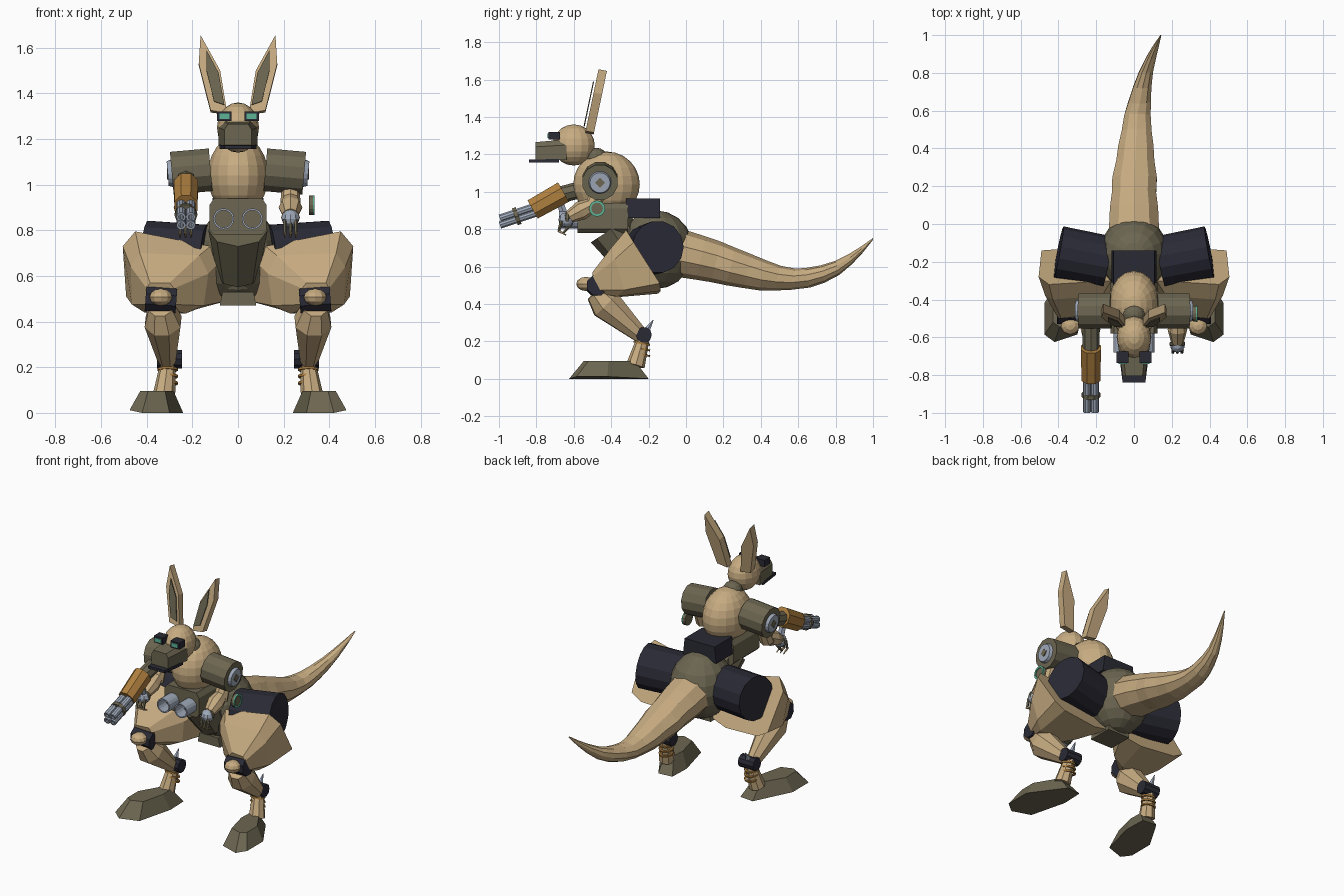
import bpy, bmesh, math
from mathutils import Vector, Matrix


def colour(name, rgb):
    m = bpy.data.materials.new(name)
    m.diffuse_color = (*rgb, 1)
    return m


TAN = colour("tan", (.57, .41, .22))
OLIVE = colour("olive", (.15, .133, .082))
DARK = colour("dark_navy", (.023, .023, .036))
GREY = colour("steel", (.35, .40, .49))
ORANGE = colour("ochre", (.43, .215, .05))
TEAL = colour("teal", (.11, .45, .30))


def finish(bm, name, mat):
    bmesh.ops.recalc_face_normals(bm, faces=bm.faces)
    me = bpy.data.meshes.new(name)
    bm.to_mesh(me)
    bm.free()
    me.materials.append(mat)
    ob = bpy.data.objects.new(name, me)
    bpy.context.collection.objects.link(ob)
    return ob


def loft(name, rings, mat, s=1):
    """Skin a row of equal-length rings and cap both ends; s=-1 mirrors in x."""
    bm = bmesh.new()
    vs = [[bm.verts.new((s * x, y, z)) for x, y, z in r] for r in rings]
    n = len(rings[0])
    for a, b in zip(vs, vs[1:]):
        for i in range(n):
            j = (i + 1) % n
            bm.faces.new((a[i], a[j], b[j], b[i]))
    bm.faces.new(vs[0])
    bm.faces.new(vs[-1])
    return finish(bm, name, mat)


def rod(name, pts, radii, mat, n=8, s=1, turn=0.0, wide=1.0):
    """Round section swept along straight stations sharing one direction."""
    pts = [Vector(p) for p in pts]
    q = (pts[-1] - pts[0]).to_track_quat('Z', 'Y')
    rings = []
    for p, r in zip(pts, radii):
        rings.append([p + q @ Vector((r * wide * math.cos(turn + k * math.tau / n),
                                      r * math.sin(turn + k * math.tau / n), 0))
                      for k in range(n)])
    return loft(name, rings, mat, s)


def ball(name, c, r, mat, seg=16, rings=10, s=1):
    bm = bmesh.new()
    bmesh.ops.create_uvsphere(bm, u_segments=seg, v_segments=rings, radius=1)
    bm.transform(Matrix.Translation((s * c[0], c[1], c[2])) @ Matrix.Diagonal((*r, 1)))
    return finish(bm, name, mat)


def block(name, x, y, z, mat, s=1, top=1.0):
    """Box from ranges, top face optionally narrowed in x."""
    cx, hx = (x[0] + x[1]) / 2, (x[1] - x[0]) / 2
    rings = [[(cx - hx * k, y[0], h), (cx + hx * k, y[0], h),
              (cx + hx * k, y[1], h), (cx - hx * k, y[1], h)]
             for h, k in ((z[0], 1), (z[1], top))]
    return loft(name, rings, mat, s)


def tube(name, p0, p1, r, inner, mat, n=16, s=1):
    """Open pipe with wall thickness."""
    a, b = Vector(p0), Vector(p1)
    q = (b - a).to_track_quat('Z', 'Y')
    bm = bmesh.new()
    loops = []
    for p, rad in ((a, r), (b, r), (b, inner), (a, inner)):
        ring = [p + q @ Vector((rad * math.cos(k * math.tau / n), rad * math.sin(k * math.tau / n), 0))
                for k in range(n)]
        loops.append([bm.verts.new((s * v.x, v.y, v.z)) for v in ring])
    for i in range(4):
        a, b = loops[i], loops[(i + 1) % 4]
        for k in range(n):
            j = (k + 1) % n
            bm.faces.new((a[k], a[j], b[j], b[k]))
    return finish(bm, name, mat)


# Head and neck
ball("head", (0, -.60, 1.25), (.092, .112, .11), TAN)
ball("neck", (0, -.48, 1.18), (.06, .06, .055), OLIVE, 12, 8)
loft("snout", [[(-.085, -.64, 1.17), (.085, -.64, 1.17), (.085, -.64, 1.25), (.06, -.64, 1.28), (-.06, -.64, 1.28), (-.085, -.64, 1.25)],
               [(-.06, -.805, 1.17), (.06, -.805, 1.17), (.06, -.805, 1.24), (.045, -.805, 1.265), (-.045, -.805, 1.265), (-.06, -.805, 1.24)]], OLIVE)
loft("jaw", [[(-.08, -.68, 1.155), (.08, -.68, 1.155), (.08, -.68, 1.175), (-.08, -.68, 1.175)],
             [(-.06, -.84, 1.155), (.06, -.84, 1.155), (.06, -.84, 1.172), (-.06, -.84, 1.172)]], DARK)

# Torso
ball("chest", (0, -.425, 1.04), (.135, .178, .175), TAN, 18, 12)
loft("chest_box", [[(-x, y, .76 + e), (x, y, .76 + e), (x + e, y, .80), (x + e, y, .91),
                    (x, y, .94), (-x, y, .94), (-x - e, y, .91), (-x - e, y, .80)]
                   for x, y, e in ((.105, -.58, .02), (.105, -.31, .02))], OLIVE)
block("back_pack", (-.12, .12), (-.32, -.14), (.86, .965), DARK, top=.9)
ball("pelvis", (0, -.16, .69), (.185, .2, .21), OLIVE, 16, 10)
rod("waist", [(0, -.40, .80), (0, -.27, .60)], [.13, .09], OLIVE)
rod("belly", [(0, -.30, .76), (0, -.25, .55)], [.09, .06], OLIVE)
block("hip_base", (-.08, .08), (-.30, -.14), (.47, .53), OLIVE, top=.85)

# Tail: y, centre x, centre z, half width, half height
tail = [(-.05, 0, .675, .14, .125), (.08, 0, .645, .134, .115), (.16, 0, .625, .123, .108), (.24, .003, .60, .124, .10),
        (.33, .007, .575, .106, .09), (.41, .01, .553, .098, .08), (.49, .014, .538, .083, .066),
        (.57, .018, .532, .074, .057), (.65, .03, .54, .062, .052), (.73, .045, .56, .05, .046),
        (.81, .065, .593, .038, .038), (.88, .09, .64, .028, .028), (.94, .115, .69, .017, .017), (1.0, .142, .748, .003, .004)]
loft("tail", [[(cx + w * math.cos(k * math.tau / 10 + .314),
                y + .25 * h * math.sin(k * math.tau / 10 + .314) * (1 if y < .6 else -1),
                cz + h * math.sin(k * math.tau / 10 + .314)) for k in range(10)]
              for y, cx, cz, w, h in tail], TAN)


def slab(name, outline, off, thick, mat, s):
    """Ear outline in x,z leaning back with height."""
    rings = [[(x, -.538 + off + d + (z - 1.32) * .21, z - d * .2) for x, z in outline] for d in (0, thick)]
    return loft(name, rings, mat, s)


for s, side in ((1, "left"), (-1, "right")):
    # Ears and goggles
    slab(side + "_ear", [(.048, 1.315), (.12, 1.325), (.172, 1.53), (.164, 1.655), (.078, 1.50)], 0, .045, TAN, s)
    slab(side + "_inner_ear", [(.06, 1.35), (.105, 1.365), (.138, 1.50), (.138, 1.59), (.085, 1.49)], -.016, .006, OLIVE, s)
    block(side + "_goggle", (.028, .092), (-.735, -.675), (1.278, 1.32), DARK, s)
    block(side + "_lens", (.038, .082), (-.74, -.734), (1.287, 1.311), TEAL, s)

    # Chest lamps
    tube(side + "_lamp", (.063, -.68, .85), (.063, -.57, .85), .046, .038, GREY, 16, s)
    rod(side + "_lamp_back", [(.063, -.60, .85), (.063, -.57, .85)], [.039, .039], OLIVE, 16, s)

    # Shoulder drum with hub
    rod(side + "_shoulder", [(.12, -.46, 1.065), (.29, -.46, 1.05)], [.097, .097], OLIVE, 12, s, .26)
    rod(side + "_shoulder_hub", [(.285, -.46, 1.05), (.308, -.46, 1.048)], [.062, .054], GREY, 16, s)
    rod(side + "_hub_cap", [(.307, -.46, 1.048), (.312, -.46, 1.048)], [.026, .026], OLIVE, 4, s)

    # Arm, hand and claws
    rod(side + "_upper_arm", [(.23, -.47, .99), (.23, -.51, .90)], [.04, .045], TAN, 8, s)
    rod(side + "_forearm", [(.23, -.49, .935), (.23, -.56, .90), (.23, -.625, .865)], [.036, .052, .034], TAN, 8, s)
    ball(side + "_hand", (.23, -.64, .85), (.04, .042, .04), GREY, 10, 6, s)
    ball(side + "_knuckle", (.23, -.635, .856), (.043, .025, .036), OLIVE, 10, 6, s)
    for k in (-1, 0, 1):
        x = .23 + .024 * k
        rod(side + "_finger", [(x, -.665, .845), (x, -.68, .79)], [.010, .008], OLIVE, 5, s)
        rod(side + "_claw", [(x, -.683, .792), (x, -.64, .768)], [.008, .003], TAN, 5, s)
    rod(side + "_thumb", [(.23, -.61, .83), (.23, -.66, .775)], [.01, .006], OLIVE, 5, s)

    # Hip drum
    rod(side + "_hip_drum", [(.14, -.20, .69), (.40, -.15, .705)], [.137, .14], DARK, 14, s)

    # Thigh: hip ring, middle ring, knee ring
    loft(side + "_thigh", [
        [(.12, -.30, .73), (.45, -.32, .795), (.505, -.28, .73), (.49, -.14, .51),
         (.42, -.135, .47), (.18, -.15, .455), (.05, -.17, .49), (.06, -.27, .68)],
        [(.17, -.38, .69), (.43, -.40, .70), (.47, -.38, .64), (.465, -.33, .475),
         (.41, -.37, .44), (.23, -.38, .435), (.15, -.36, .47), (.13, -.37, .61)],
        [(.30, -.49, .57), (.385, -.50, .57), (.40, -.50, .545), (.40, -.475, .475),
         (.385, -.46, .455), (.295, -.46, .455), (.28, -.475, .475), (.28, -.49, .545)]], TAN, s)

    # Knee
    rod(side + "_knee_joint", [(.27, -.475, .49), (.405, -.475, .50)], [.058, .058], DARK, 8, s, .39)
    ball(side + "_knee_cap", (.338, -.535, .507), (.052, .052, .038), TAN, 10, 6, s)

    # Shin, ankle and hock spike
    rod(side + "_shin", [(.338, -.485, .465), (.328, -.43, .40), (.31, -.235, .225)], [.06, .09, .042], TAN, 8, s, .39, .95)
    rod(side + "_ankle", [(.245, -.225, .235), (.355, -.225, .235)], [.042, .042], DARK, 10, s)
    rod(side + "_hock_spike", [(.305, -.215, .25), (.305, -.175, .315)], [.022, .002], GREY, 6, s)
    rod(side + "_lower_leg", [(.305, -.225, .23), (.325, -.27, .07)], [.033, .05], TAN, 8, s, .39)
    for z in (.125, .155, .185):
        tube(side + "_spring", (.308, -.237, z), (.308, -.235, z + .01), .045, .034, ORANGE, 12, s)

    # Foot
    base = [(.245, -.21), (.34, -.20), (.475, -.42), (.475, -.585), (.42, -.625), (.30, -.585), (.24, -.35)]
    loft(side + "_foot", [[(x, y, 0 if x < .45 else .012) for x, y in base],
                          [(.352 + (x - .352) * .62, -.405 + (y + .405) * .64, .096) for x, y in base]], OLIVE, s)

# Round shield plate beside one arm
rod("arm_shield", [(.312, -.475, .91), (.33, -.475, .91)], [.042, .042], OLIVE, 16)
tube("shield_ring", (.328, -.475, .91), (.335, -.475, .91), .043, .031, TEAL, 16)

# Arm cannon along its own axis on the other side
GX = -.228
rod("cannon_body", [(GX, -.655, .998), (GX, -.82, .905)], [.064, .06], ORANGE, 8, 1, .39, .9)
rod("cannon_mount", [(GX, -.53, 1.02), (GX, -.665, .985)], [.045, .045], OLIVE, 8)
rod("cannon_strut", [(GX, -.68, .955), (GX, -.64, .85)], [.022, .022], GREY, 6)
for dx, dz in ((-.021, -.018), (.021, -.018), (-.021, .018), (.021, .018)):
    tube("cannon_barrel", (GX + dx, -.80, .905 + dz), (GX + dx, -.995, .84 + dz), .021, .011, GREY, 10)
rod("barrel_band", [(GX, -.895, .873), (GX, -.915, .866)], [.05, .05], OLIVE, 10)
